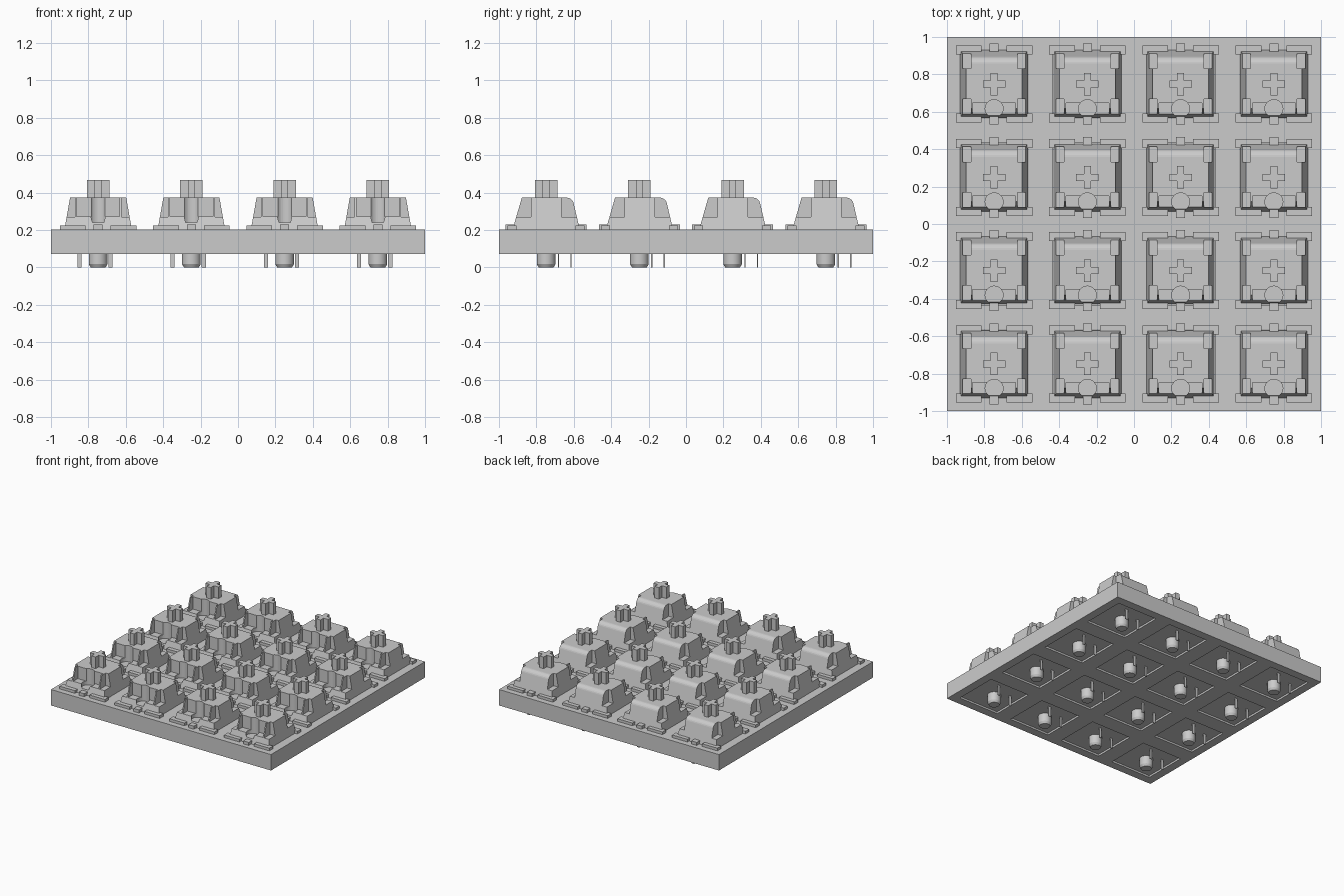
import bpy, bmesh, math
from mathutils import Matrix, Vector

if "Cube" in bpy.data.objects:
    bpy.data.objects.remove(bpy.data.objects["Cube"], do_unlink=True)

grey = bpy.data.materials.new("light grey")
grey.use_nodes = True
grey.diffuse_color = (0.6, 0.6, 0.6, 1)
grey.node_tree.nodes["Principled BSDF"].inputs["Base Color"].default_value = (0.6, 0.6, 0.6, 1)

PITCH = 0.4985
CENTRES = [(i - 1.5) * PITCH for i in range(4)]
PLATE_BOTTOM, PLATE_TOP, BODY_TOP = 0.072, 0.203, 0.373


def add_box(bm, x0, x1, y0, y1, z0, z1):
    size = Vector((x1 - x0, y1 - y0, z1 - z0))
    mid = Vector(((x0 + x1) / 2, (y0 + y1) / 2, (z0 + z1) / 2))
    return bmesh.ops.create_cube(bm, size=1, matrix=Matrix.LocRotScale(mid, None, size))["verts"]


def add_cylinder(bm, r_bottom, r_top, y, z0, z1):
    bmesh.ops.create_cone(bm, cap_ends=True, segments=32, radius1=r_bottom, radius2=r_top,
                          depth=z1 - z0, matrix=Matrix.Translation((0, y, (z0 + z1) / 2)))


def finish(bm, name):
    mesh = bpy.data.meshes.new(name)
    bmesh.ops.recalc_face_normals(bm, faces=bm.faces)
    bm.to_mesh(mesh)
    bm.free()
    mesh.materials.append(grey)
    return mesh


def place(mesh, name, x=0, y=0):
    obj = bpy.data.objects.new(name, mesh)
    obj.location = (x, y, 0)
    bpy.context.collection.objects.link(obj)
    return obj


def cut(mesh, cutters):
    """Subtract each cutter mesh and return the resulting mesh."""
    target = place(mesh, mesh.name)
    helpers = []
    for cutter in cutters:
        helper = place(cutter, "cutter")
        helper.hide_render = True
        mod = target.modifiers.new("cut", 'BOOLEAN')
        mod.operation, mod.solver, mod.object = 'DIFFERENCE', 'EXACT', helper
        helpers.append(helper)
    bpy.context.view_layer.update()
    graph = bpy.context.evaluated_depsgraph_get()
    result = bpy.data.meshes.new_from_object(target.evaluated_get(graph))
    for obj in helpers + [target]:
        bpy.data.objects.remove(obj, do_unlink=True)
    return result


# Mounting plate with a square opening for every switch
bm = bmesh.new()
add_box(bm, -1, 1, -1, 1, PLATE_BOTTOM, PLATE_TOP)
plate = finish(bm, "plate")
bm = bmesh.new()
for x in CENTRES:
    for y in CENTRES:
        add_box(bm, x - 0.183, x + 0.183, y - 0.183, y + 0.183, 0, 0.3)
place(cut(plate, [finish(bm, "openings")]), "plate")

# Upper housing: tapered block with a rounded back edge
bm = bmesh.new()
for v in add_box(bm, -0.182, 0.182, -0.182, 0.182, PLATE_TOP - 0.01, BODY_TOP):
    if v.co.z > 0.3:
        v.co.x = math.copysign(0.15, v.co.x)
        v.co.y = 0.14 if v.co.y > 0 else -0.13
back_edge = [e for e in bm.edges if all(v.co.z > 0.3 and v.co.y > 0 for v in e.verts)]
bmesh.ops.bevel(bm, geom=back_edge, offset=0.03, segments=5, profile=0.5, affect='EDGES')
housing = finish(bm, "upper_housing")

# Notches in the housing: four corners, the front, and a round lamp well
cutters = []
for sx in (-1, 1):
    for y0, y1 in ((-0.3, -0.08), (0.083, 0.3)):
        bm = bmesh.new()
        add_box(bm, *sorted((sx * 0.125, sx * 0.3)), y0, y1, 0.27, 0.5)
        cutters.append(finish(bm, "corner_notch"))
bm = bmesh.new()
add_box(bm, -0.115, 0.115, -0.3, -0.1, 0.271, 0.5)
cutters.append(finish(bm, "front_notch"))
bm = bmesh.new()
add_cylinder(bm, 0.048, 0.048, -0.131, 0.24, 0.5)
cutters.append(finish(bm, "lamp_well"))
housing = cut(housing, cutters)

# Flange: four corner lips and two middle tabs resting on the plate
bm = bmesh.new()
for sy in (-1, 1):
    for sx in (-1, 1):
        add_box(bm, *sorted((sx * 0.067, sx * 0.205)), *sorted((sy * 0.158, sy * 0.206)),
                PLATE_TOP - 0.004, 0.225)
    add_box(bm, -0.024, 0.024, *sorted((sy * 0.165, sy * 0.216)), PLATE_TOP - 0.004, 0.228)
flange = finish(bm, "flange")

# Lower housing, sitting inside the opening
bm = bmesh.new()
add_box(bm, -0.18, 0.18, -0.18, 0.18, 0.085, PLATE_TOP)
lower = finish(bm, "lower_housing")

# Cross-shaped stem, extruded from one outline
bm = bmesh.new()
a, b = 0.06, 0.019
quarter = [Vector((a, -b)), Vector((a, b)), Vector((b, b))]
outline = [Matrix.Rotation(k * math.pi / 2, 2) @ p for k in range(4) for p in quarter]
face = bm.faces.new([bm.verts.new((p.x, p.y, 0.35)) for p in outline])
top = bmesh.ops.extrude_face_region(bm, geom=[face])["geom"]
bmesh.ops.translate(bm, vec=(0, 0, 0.118), verts=[g for g in top if isinstance(g, bmesh.types.BMVert)])
stem = finish(bm, "stem")

# Centre post with a chamfered tip
bm = bmesh.new()
add_cylinder(bm, 0.05, 0.05, 0, 0.018, 0.1)
add_cylinder(bm, 0.04, 0.05, 0, 0, 0.018)
bmesh.ops.remove_doubles(bm, verts=bm.verts, dist=0.0005)
inner = [f for f in bm.faces if abs(f.normal.z) > 0.9 and abs(f.calc_center_median().z - 0.018) < 0.002]
bmesh.ops.delete(bm, geom=inner, context='FACES_ONLY')
post = finish(bm, "centre_post")
post.shade_smooth()
post.set_sharp_from_angle(angle=math.radians(25))

# Two flat contact pins
bm = bmesh.new()
for x, y in ((-0.1, 0.066), (0.066, 0.133)):
    add_box(bm, x - 0.011, x + 0.011, y - 0.003, y + 0.003, 0, 0.1)
pins = finish(bm, "contact_pins")

# Repeat the switch over the whole grid
for row, y in enumerate(CENTRES):
    for col, x in enumerate(CENTRES):
        for mesh, part in ((housing, "upper_housing"), (flange, "flange"), (lower, "lower_housing"),
                           (stem, "stem"), (post, "centre_post"), (pins, "contact_pins")):
            place(mesh, f"{part}_{row + 1}_{col + 1}", x, y)
